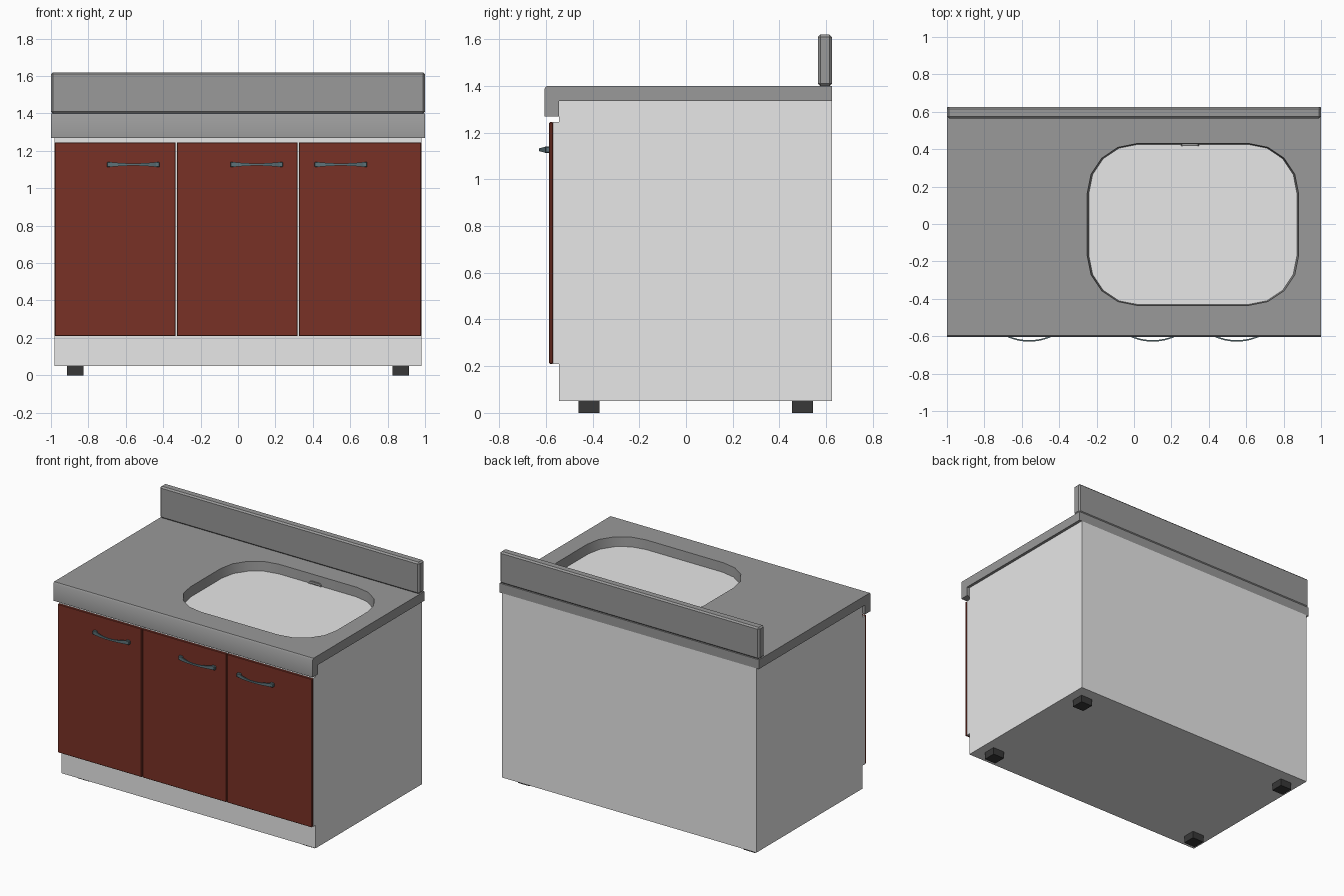
import bpy, bmesh, math
from mathutils import Vector

cube = bpy.data.objects.get("Cube")
if cube:
    bpy.data.objects.remove(cube, do_unlink=True)


def material(name, rgb):
    m = bpy.data.materials.new(name)
    m.use_nodes = True
    m.diffuse_color = (*rgb, 1)
    m.node_tree.nodes["Principled BSDF"].inputs["Base Color"].default_value = (*rgb, 1)
    return m


WHITE = material("cabinet white", (0.8, 0.8, 0.8))
RED = material("door red brown", (0.19, 0.031, 0.019))
STEEL = material("steel grey", (0.32, 0.32, 0.32))
CHROME = material("handle blue grey", (0.11, 0.17, 0.19))
BLACK = material("foot black", (0.04, 0.04, 0.04))


def finish(name, bm, mat, angle=30):
    bmesh.ops.recalc_face_normals(bm, faces=bm.faces[:])
    mesh = bpy.data.meshes.new(name)
    bm.to_mesh(mesh)
    bm.free()
    mesh.materials.append(mat)
    mesh.shade_smooth()
    mesh.set_sharp_from_angle(angle=math.radians(angle))
    ob = bpy.data.objects.new(name, mesh)
    bpy.context.collection.objects.link(ob)
    return ob


def box(name, lo, hi, mat, bevel=0, open_top=False):
    bm = bmesh.new()
    bmesh.ops.create_cube(bm, size=1)
    for v in bm.verts:
        v.co = [lo[i] if v.co[i] < 0 else hi[i] for i in range(3)]
    if open_top:
        top = [f for f in bm.faces if all(v.co.z == hi[2] for v in f.verts)]
        bmesh.ops.delete(bm, geom=top, context="FACES_ONLY")
    if bevel:
        bmesh.ops.bevel(bm, geom=bm.edges[:], offset=bevel, segments=1, affect="EDGES")
    return finish(name, bm, mat)


def rounded_loop(x0, x1, y0, y1, r, steps=4):
    """Corner points of a rounded rectangle, anticlockwise."""
    pts = []
    centres = [(x1 - r, y1 - r), (x0 + r, y1 - r), (x0 + r, y0 + r), (x1 - r, y0 + r)]
    for q, (cx, cy) in enumerate(centres):
        for i in range(steps + 1):
            a = math.pi / 2 * (q + i / steps)
            pts.append((cx + r * math.cos(a), cy + r * math.sin(a)))
    return pts


def ring(bm, pts):
    return [bm.verts.new(p) for p in pts]


def bridge(bm, a, b):
    n = len(a)
    for i in range(n):
        j = (i + 1) % n
        bm.faces.new((a[i], a[j], b[j], b[i]))


# Cabinet body and feet
TOP, UNDER, FLOOR = 1.40, 1.335, 1.11
box("cabinet_body", (-0.98, -0.545, 0.05), (0.98, 0.625, UNDER), WHITE, open_top=True)
for side, x in (("left", 0.87), ("right", -0.87)):
    for end, y in (("front", -0.415), ("back", 0.5)):
        box(f"{end}_{side}_foot", (x - 0.045, y - 0.045, 0), (x + 0.045, y + 0.045, 0.05), BLACK)

# Worktop: a profile run along x, with a rounded opening through the slab
rim = rounded_loop(-0.25, 0.88, -0.435, 0.43, 0.265)
profile = [(-0.605, 1.27), (-0.605, 1.39), (-0.597, TOP), (0.625, TOP),
           (0.625, UNDER), (-0.545, UNDER), (-0.545, 1.27)]
bm = bmesh.new()
ends = [ring(bm, [(x, y, z) for y, z in profile]) for x in (-1, 1)]
for end in ends:
    bm.faces.new(end)
for i in range(len(profile)):
    j = (i + 1) % len(profile)
    if i not in (2, 4):
        bm.faces.new((ends[0][i], ends[0][j], ends[1][j], ends[1][i]))
for i, z in ((2, TOP), (4, UNDER)):
    outer = [ends[0][i], ends[0][i + 1], ends[1][i + 1], ends[1][i]]
    hole = ring(bm, [(x, y, z) for x, y in rim])
    edges = []
    for loop in (outer, hole):
        for k in range(len(loop)):
            pair = (loop[k], loop[(k + 1) % len(loop)])
            edges.append(bm.edges.get(pair) or bm.edges.new(pair))
    bmesh.ops.triangle_fill(bm, edges=edges, use_beauty=True, normal=Vector((0, 0, 1)))
finish("worktop", bm, STEEL, 50)

# Sink basin with tapering walls
bm = bmesh.new()
upper = ring(bm, [(x, y, TOP) for x, y in rim])
base = rounded_loop(-0.21, 0.84, -0.415, 0.41, 0.245)
lower = ring(bm, [(x, y, FLOOR) for x, y in base])
bridge(bm, upper, lower)
bm.faces.new(lower)
basin = finish("sink_basin", bm, STEEL, 40)
basin.data.flip_normals()
if basin.data.polygons[-1].normal.z < 0:
    basin.data.flip_normals()

# Drain cover
bm = bmesh.new()
bmesh.ops.create_cone(bm, cap_ends=True, segments=12, radius1=0.055, radius2=0.053, depth=0.006)
bmesh.ops.translate(bm, verts=bm.verts[:], vec=(0.295, -0.04, FLOOR + 0.003))
finish("drain", bm, STEEL)

# Overflow slot: a raised rounded frame with a dark plate inside
outline = rounded_loop(-0.048, 0.048, -0.024, 0.024, 0.02)
inner = rounded_loop(-0.034, 0.034, -0.011, 0.011, 0.01)
bm = bmesh.new()
loops = [ring(bm, [(0.3 + x, y, 1.33 + z) for x, z in pts])
         for pts, y in ((outline, 0.43), (outline, 0.417), (inner, 0.417), (inner, 0.43))]
for a, b in zip(loops, loops[1:]):
    bridge(bm, a, b)
finish("overflow_frame", bm, STEEL)
bm = bmesh.new()
bm.faces.new(ring(bm, [(0.3 + x, 0.42, 1.33 + z) for x, z in inner]))
finish("overflow_opening", bm, BLACK)

# Splashback
box("splashback", (-1, 0.565, TOP), (1, 0.625, 1.62), STEEL, bevel=0.01)


def handle(name, cx):
    """Bowed bar, taller at its ends, with a foot at each end."""
    bm = bmesh.new()
    steps, rows = 12, []
    for i in range(steps + 1):
        t = 2 * i / steps - 1
        x, y = cx + 0.13 * t, -0.625 + 0.03 * t * t
        h = 0.006 + 0.008 * t * t
        rows.append(ring(bm, [(x, y - 0.004, 1.127 - h), (x, y - 0.004, 1.127 + h),
                              (x, y + 0.004, 1.127 + h), (x, y + 0.004, 1.127 - h)]))
    for a, b in zip(rows, rows[1:]):
        bridge(bm, a, b)
    bm.faces.new(rows[0])
    bm.faces.new(rows[-1])
    finish(name, bm, CHROME)
    for s, end in ((-1, "right"), (1, "left")):
        x = cx + s * 0.127
        box(f"{name}_{end}_foot", (x - 0.014, -0.603, 1.113), (x + 0.014, -0.583, 1.141),
            CHROME, bevel=0.004)


# Doors: red fronts on white backing boards, each with a handle
doors = (("right", -0.98, -0.333, -0.56), ("middle", -0.327, 0.319, 0.10),
         ("left", 0.325, 0.98, 0.55))
for side, x0, x1, hx in doors:
    box(f"{side}_door_backing", (x0, -0.57, 0.21), (x1, -0.545, 1.245), WHITE)
    box(f"{side}_door_front", (x0, -0.586, 0.21), (x1, -0.57, 1.245), RED, bevel=0.003)
    handle(f"{side}_handle", hx)
